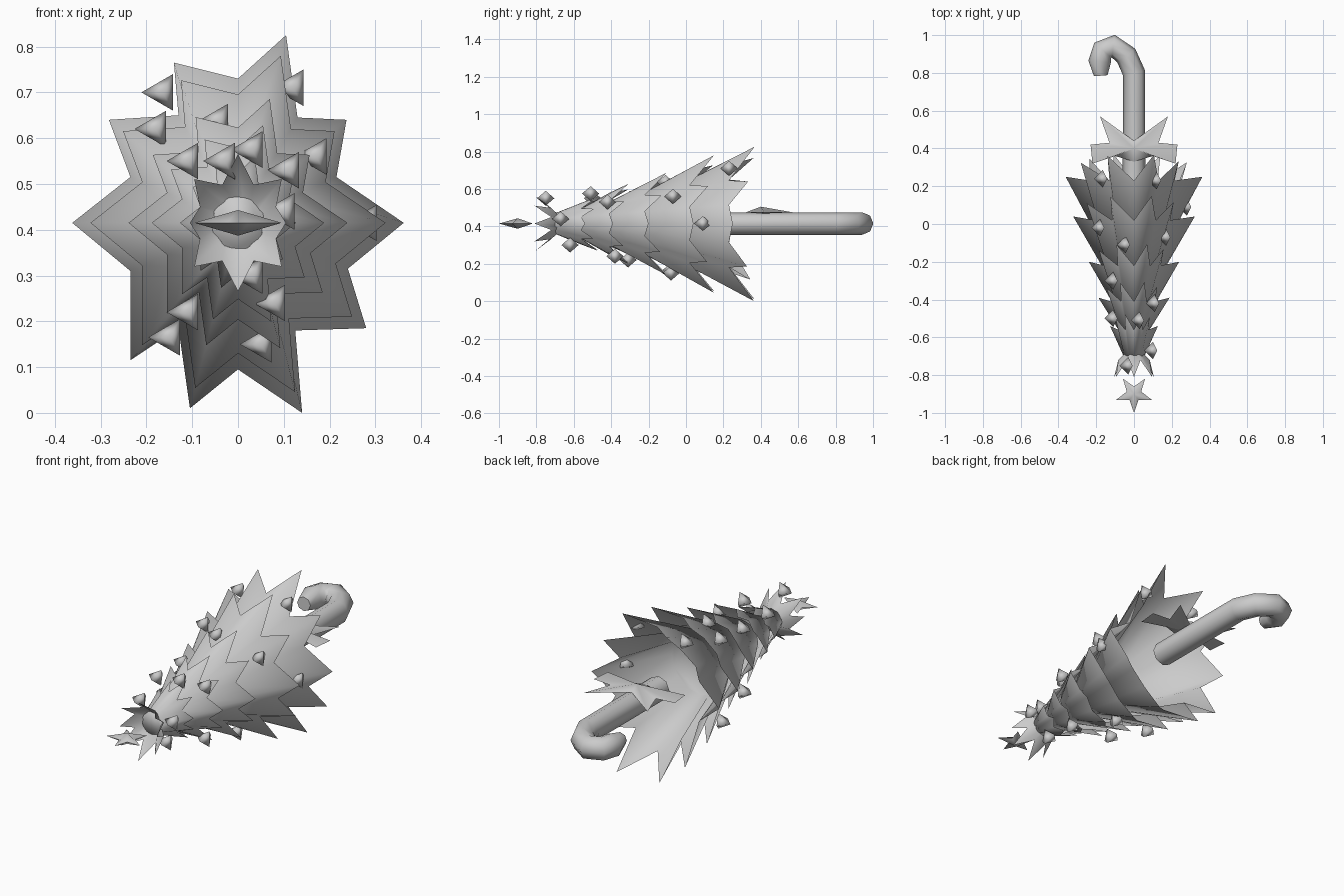
import bpy
import bmesh
import math
from mathutils import Matrix, Vector

AXIS_HEIGHT = 0.415

default_cube = bpy.data.objects.get("Cube")
if default_cube:
    bpy.data.objects.remove(default_cube, do_unlink=True)

grey = bpy.data.materials.new("plain grey")
grey.use_nodes = True
grey_colour = (0.6, 0.6, 0.6, 1)
grey.diffuse_color = grey_colour
grey.node_tree.nodes["Principled BSDF"].inputs["Base Color"].default_value = grey_colour


def add_object(name, data):
    obj = bpy.data.objects.new(name, data)
    data.materials.append(grey)
    bpy.context.collection.objects.link(obj)
    return obj


def finish(name, bm):
    mesh = bpy.data.meshes.new(name)
    bm.to_mesh(mesh)
    bm.free()
    mesh.shade_smooth()
    return add_object(name, mesh)


def skirt(name, rim, ring_radius, ring_y):
    """Hollow cone from a closed round ring to an open jagged rim."""
    bm = bmesh.new()
    outer = [bm.verts.new(p) for p in rim]
    inner = []
    for p in rim:
        angle = math.atan2(p[2] - AXIS_HEIGHT, p[0])
        inner.append(bm.verts.new((ring_radius * math.cos(angle), ring_y,
                                   AXIS_HEIGHT + ring_radius * math.sin(angle))))
    count = len(rim)
    for i in range(count):
        j = (i + 1) % count
        bm.faces.new((outer[i], outer[j], inner[j], inner[i]))
    bm.faces.new(inner)
    return finish(name, bm)


def lens(name, outline, centre, top, bottom):
    """Thin shape: a counterclockwise outline in the xy plane with a raised middle."""
    bm = bmesh.new()
    for z in (top, bottom):
        # Each side has its own edge, so the rim stays sharp
        edge = [bm.verts.new(p) for p in outline]
        if z == bottom:
            edge.reverse()
        middle = bm.verts.new((centre[0], centre[1], z))
        for a, b in zip(edge, edge[1:] + edge[:1]):
            bm.faces.new((a, b, middle))
    return finish(name, bm)


# Branch tiers: tips and valleys alternate around the rim
rim_shape = [(.362, 0), (.215, .1), (.237, .225), (.13, .23), (.105, .41),
             (0, .315), (-.14, .35), (-.13, .235), (-.282, .225), (-.235, .1),
             (-.362, 0), (-.235, -.105), (-.235, -.3), (-.13, -.23), (-.105, -.405),
             (0, -.32), (.14, -.415), (.125, -.235), (.28, -.23), (.24, -.1)]
tiers = [  # rim scale, rim y, ring radius, ring y
    (1, .25, .165, -.12),
    (.89, .04, .125, -.3),
    (.66, -.2, .095, -.45),
    (.52, -.39, .07, -.58),
    (.35, -.54, .055, -.7)]
for number, (scale, rim_y, ring_radius, ring_y) in enumerate(tiers, 1):
    rim = []
    for i, (x, z) in enumerate(rim_shape):
        sweep = -.02 if i % 2 else .12 * math.sqrt(scale) * abs(z) / math.hypot(x, z)
        rim.append((x * scale, rim_y + sweep, AXIS_HEIGHT + z * scale))
    skirt(f"branch_tier_{number}", rim, ring_radius, ring_y)

# Crown: small spiky dish opening towards the tip
crown_rim = []
for i in range(16):
    angle = -math.tau * i / 16
    radius = .09 if i % 2 else (.105, .135, .15, .135)[i // 2 % 4]
    crown_rim.append((radius * math.cos(angle), -.72 if i % 2 else -.81,
                      AXIS_HEIGHT + radius * math.sin(angle)))
skirt("crown_collar", crown_rim, .035, -.67)

# Star on the tip
star_outline = []
for i in range(10):
    radius = .04 if i % 2 else .1
    angle = math.tau * i / 10
    star_outline.append((radius * math.sin(angle), -.9 - radius * math.cos(angle), AXIS_HEIGHT))
lens("tip_star", star_outline, (0, -.9), AXIS_HEIGHT + .028, AXIS_HEIGHT - .028)

# Bow on top of the handle
half_bow = [(.18, .57), (.13, .43), (.23, .42), (.22, .32), (.1, .36)]
bow = [(0, .44)] + [(-x, y) for x, y in half_bow] + [(0, .33)] + half_bow[::-1]
lens("handle_bow", [(x, y, .475) for x, y in bow], (0, .4), .505, .468)

# Hooked handle, narrowing at the free end
path = [(0, .22), (0, .8), (-.04, .89), (-.11, .942), (-.165, .92), (-.182, .86), (-.176, .785)]
curve = bpy.data.curves.new("hooked_handle", "CURVE")
curve.dimensions = "3D"
curve.bevel_depth = .06
curve.bevel_resolution = 2
curve.use_fill_caps = True
spline = curve.splines.new("POLY")
spline.points.add(len(path) - 1)
for point, (x, y) in zip(spline.points, path):
    point.co = (x, y, AXIS_HEIGHT, 1)
spline.points[-1].radius = .6
spline.use_smooth = True
add_object("hooked_handle", curve)

# Baubles: three-sided beads with their poles along y and one corner at -x
baubles = [(-.165, .24, .7), (.12, .23, .71), (.28, .09, .415), (-.18, -.02, .62),
           (-.045, -.11, .635), (.17, -.07, .56), (-.11, -.5, .55), (.11, -.42, .53),
           (.03, -.51, .575), (-.03, -.75, .55), (.1, -.67, .44), (.03, -.62, .3),
           (-.11, -.31, .22), (.08, -.38, .24), (.05, -.08, .15), (-.15, -.08, .165),
           (-.11, -.3, .55)]
half_turn = math.pi
bead_turn = (Matrix.Rotation(half_turn / 2, 4, "Y") @ Matrix.Rotation(half_turn / 2, 4, "X")
             @ Matrix.Rotation(half_turn, 4, "Z"))
for number, place in enumerate(baubles, 1):
    bm = bmesh.new()
    bmesh.ops.create_uvsphere(bm, u_segments=3, v_segments=2, radius=.046)
    bmesh.ops.transform(bm, matrix=Matrix.Translation(Vector(place)) @ bead_turn, verts=bm.verts)
    finish(f"bauble_{number}", bm)
